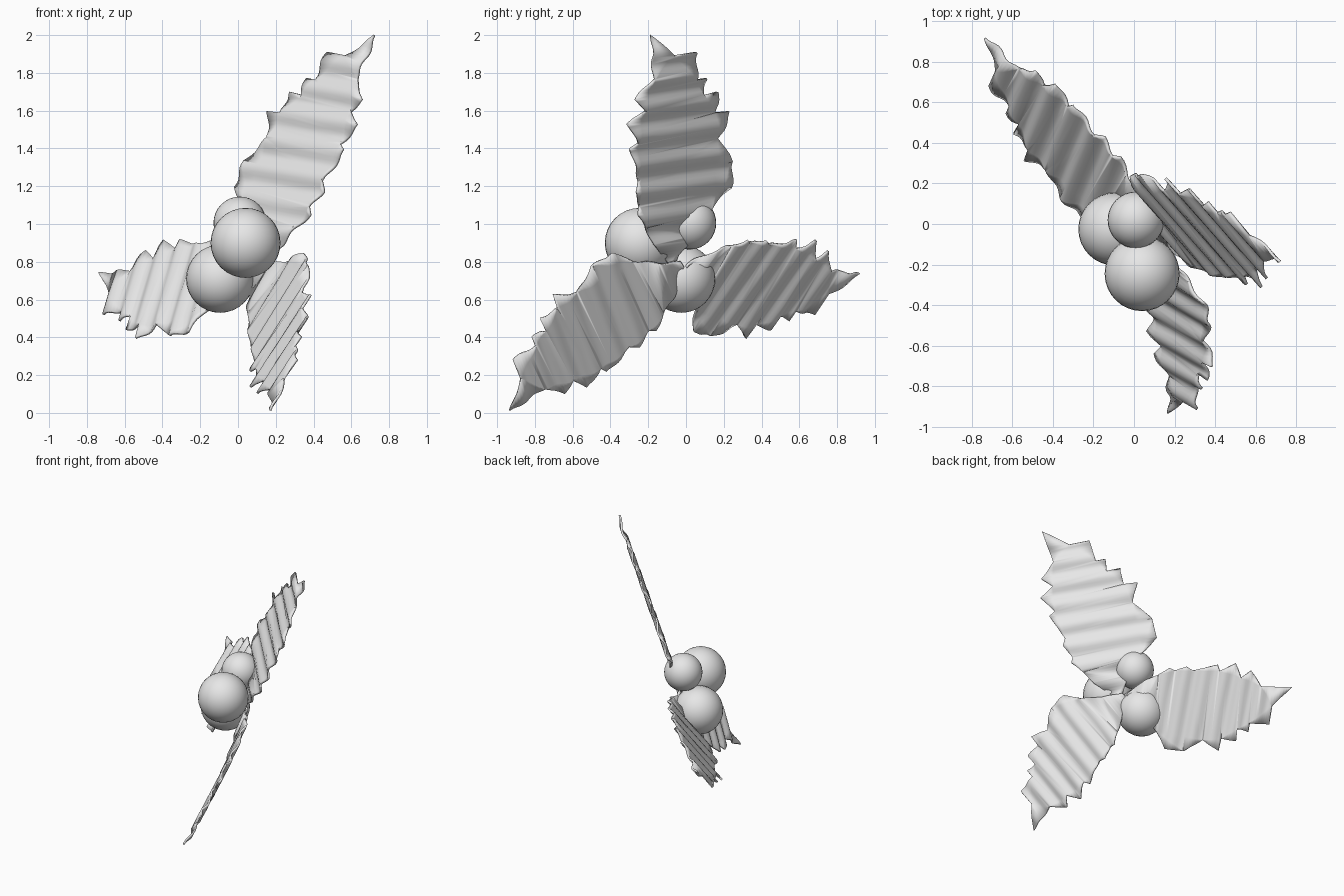
import bpy, bmesh, math
from mathutils import Vector

if "Cube" in bpy.data.objects:
    bpy.data.objects.remove(bpy.data.objects["Cube"])

grey = bpy.data.materials.new("pale grey")
grey.use_nodes = True
COLOUR = (0.8, 0.8, 0.8, 1)
grey.diffuse_color = COLOUR
grey.node_tree.nodes["Principled BSDF"].inputs["Base Color"].default_value = COLOUR

# Toothed leaf outline: (distance along the leaf, sideways offset)
OUTLINE = [
    (0, .02), (.12, .12), (.25, .26), (.33, .4), (.48, .41), (.64, .31),
    (.77, .39), (.79, .29), (.91, .3), (.92, .2), (1.01, .22), (1.02, .15),
    (1.18, .15), (1.2, 0), (1.36, -.16), (1.11, -.15), (1.02, -.27),
    (.94, -.21), (.89, -.32), (.76, -.25), (.74, -.3), (.54, -.24),
    (.49, -.27), (.39, -.23), (.35, -.25), (.26, -.19), (.15, -.14), (0, -.02),
]
SLANT = 0.1
WAVE = 0.16


def finish(obj, angle):
    obj.data.materials.append(grey)
    bpy.ops.object.select_all(action="DESELECT")
    obj.select_set(True)
    bpy.context.view_layer.objects.active = obj
    bpy.ops.object.shade_smooth_by_angle(angle=math.radians(angle))


def leaf(name, base, along, side, bend):
    """Rippled leaf laid out on two axes, curling near its base."""
    base, along, side = Vector(base), Vector(along), Vector(side)
    normal = along.cross(side).normalized()
    bm = bmesh.new()
    bm.faces.new([bm.verts.new((u, w, 0)) for u, w in OUTLINE])
    bmesh.ops.triangulate(bm, faces=bm.faces[:])
    # Slice into narrow strips so the ripples have geometry
    for i in range(-2, 70):
        bmesh.ops.bisect_plane(bm, geom=bm.verts[:] + bm.edges[:] + bm.faces[:],
                               plane_co=(i * 0.02, 0, 0), plane_no=(1, SLANT, 0))
    for v in bm.verts:
        u, w, _ = v.co
        ripple = 0.012 * math.sin(math.tau * (u + SLANT * w) / WAVE + 3 * w)
        curl = bend * max(0, 1 - u / 0.75) ** 2
        v.co = base + along * u + side * w + normal * (ripple + curl)
    mesh = bpy.data.meshes.new(name)
    bm.to_mesh(mesh)
    bm.free()
    obj = bpy.data.objects.new(name, mesh)
    bpy.context.collection.objects.link(obj)
    thick = obj.modifiers.new("thickness", "SOLIDIFY")
    thick.thickness = 0.014
    thick.offset = 0
    finish(obj, 40)


def berry(name, centre, radius):
    bpy.ops.mesh.primitive_uv_sphere_add(segments=32, ring_count=16,
                                         radius=radius, location=centre)
    obj = bpy.context.object
    obj.name = name
    finish(obj, 60)


leaf("upper_leaf", (.09, -.07, .79), (.4, .01, .916), (-.6, .76, .25), 0)
leaf("back_leaf", (.07, 0, .77), (-.625, .63, -.115), (-.315, -.42, -.75), 0)
leaf("front_leaf", (.165, .015, .745), (.065, -.74, -.47), (.46, -.375, .61), .1)

berry("front_berry", (.04, -.245, .9), .185)
berry("lower_berry", (-.095, -.025, .71), .18)
berry("upper_berry", (.01, .02, 1.005), .14)
